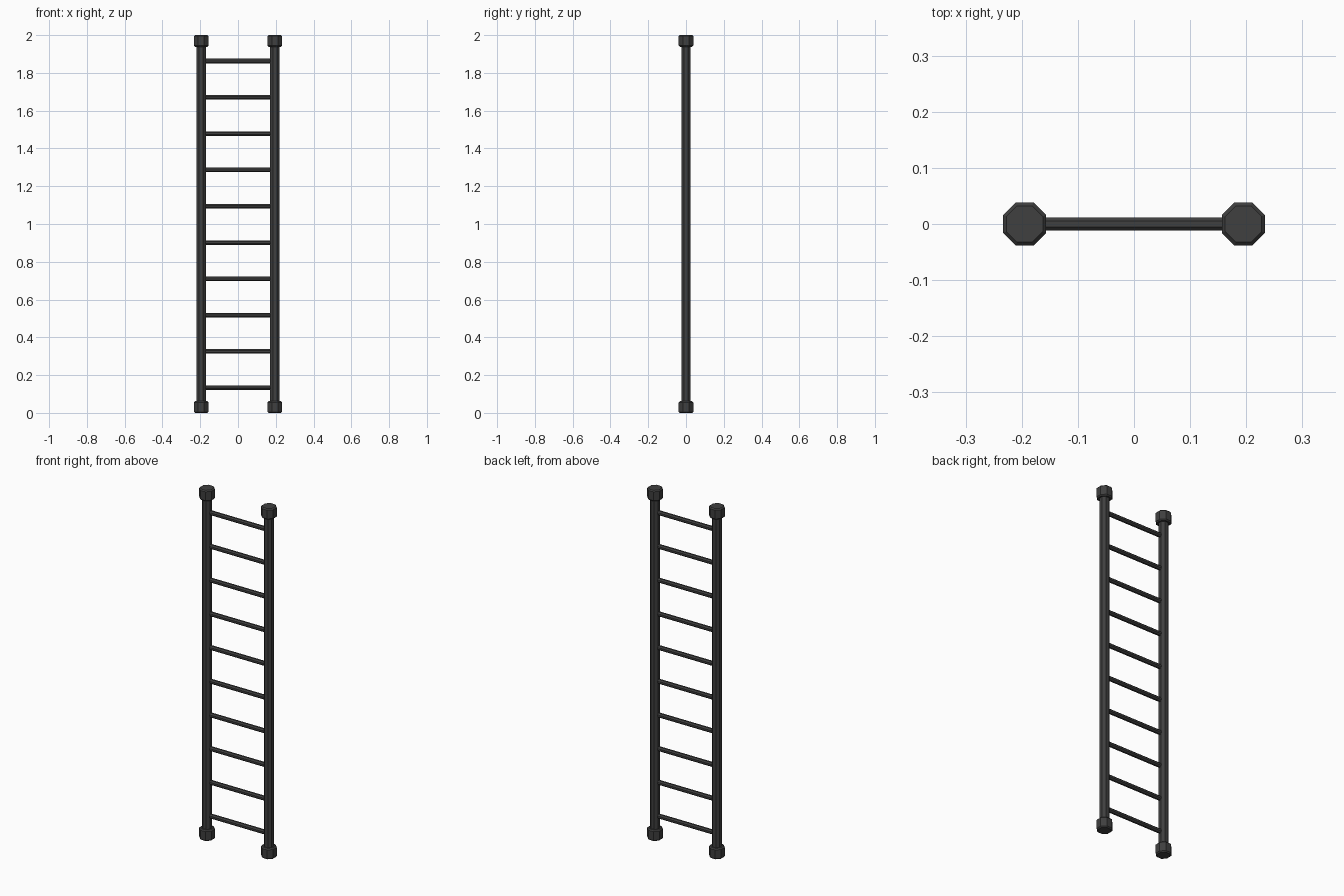
import bpy
import math

cube = bpy.data.objects.get("Cube")
if cube:
    bpy.data.objects.remove(cube, do_unlink=True)

HEIGHT = 2.0
RAIL_X = 0.195
CAP_H = 0.062
RUNGS = 10
RUNG_LOW, RUNG_HIGH = 0.133, 1.863

metal = bpy.data.materials.new("dark grey metal")
metal.use_nodes = True
colour = (0.05, 0.05, 0.05, 1)
metal.diffuse_color = colour
metal.node_tree.nodes["Principled BSDF"].inputs["Base Color"].default_value = colour


def octagon_bar(name, width, length, location, along_x=False):
    """Eight-sided bar, measured across its flats, with flats facing the axes."""
    bpy.ops.mesh.primitive_cylinder_add(
        vertices=8, radius=width / 2 / math.cos(math.pi / 8), depth=length)
    bar = bpy.context.object
    bar.name = name
    bar.data.transform(bar.matrix_world.Rotation(math.pi / 8, 4, "Z"))
    if along_x:
        bar.data.transform(bar.matrix_world.Rotation(math.pi / 2, 4, "Y"))
    bar.location = location
    bar.data.materials.append(metal)
    return bar


# Side rails with a chamfered cap at each end
for side, x in (("left", RAIL_X), ("right", -RAIL_X)):
    octagon_bar(side + "_rail", 0.049, HEIGHT - CAP_H, (x, 0, HEIGHT / 2))
    for end, z in (("bottom", CAP_H / 2), ("top", HEIGHT - CAP_H / 2)):
        cap = octagon_bar(f"{side}_{end}_cap", 0.077, CAP_H, (x, 0, z))
        chamfer = cap.modifiers.new("chamfer", "BEVEL")
        chamfer.width = 0.006
        chamfer.segments = 1
        chamfer.limit_method = "ANGLE"
        chamfer.angle_limit = math.radians(60)

# Evenly spaced rungs
for i in range(RUNGS):
    z = RUNG_LOW + (RUNG_HIGH - RUNG_LOW) * i / (RUNGS - 1)
    octagon_bar(f"rung_{i + 1}", 0.024, 2 * RAIL_X, (0, 0, z), along_x=True)
